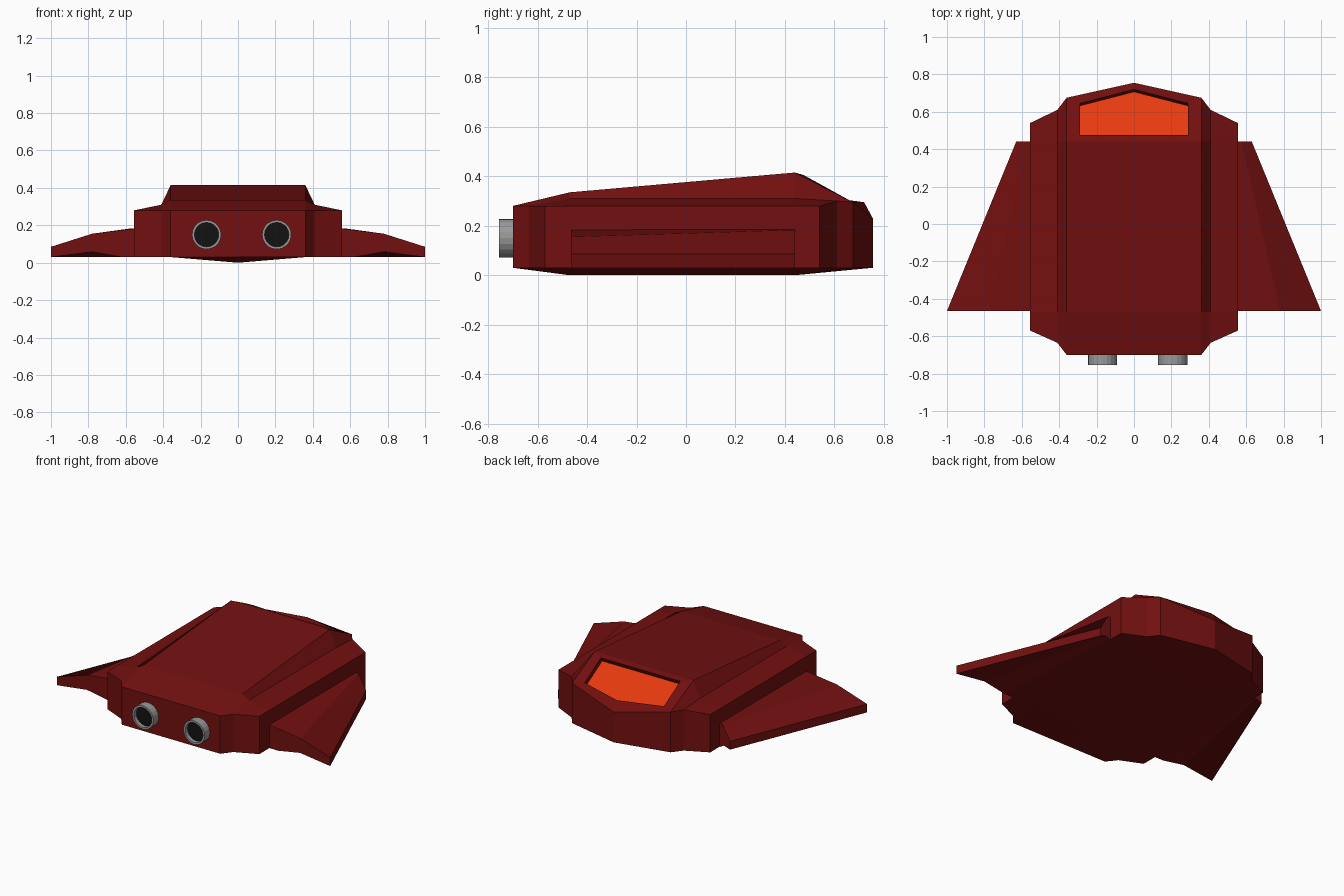
import bpy, bmesh
from mathutils import Vector, Matrix

cube = bpy.data.objects.get("Cube")
if cube:
    bpy.data.objects.remove(cube, do_unlink=True)


def material(name, rgb):
    m = bpy.data.materials.new(name)
    m.use_nodes = True
    color = (*rgb, 1)
    m.diffuse_color = color
    m.node_tree.nodes["Principled BSDF"].inputs["Base Color"].default_value = color
    return m


red = material("dark red paint", (0.17, 0.005, 0.005))
orange = material("orange glass", (0.85, 0.045, 0.005))
grey = material("grey metal", (0.32, 0.32, 0.32))
black = material("black nozzle", (0.006, 0.006, 0.006))


def finish(name, bm, *mats):
    bmesh.ops.recalc_face_normals(bm, faces=bm.faces)
    mesh = bpy.data.meshes.new(name)
    bm.to_mesh(mesh)
    bm.free()
    for m in mats:
        mesh.materials.append(m)
    obj = bpy.data.objects.new(name, mesh)
    bpy.context.collection.objects.link(obj)
    return obj


# Hull: lengthwise columns from centreline to side, as (x, y, top z, bottom z)
half = [
    (0.0, (-0.70, -0.47, 0.44, 0.755), (0.28, 0.335, 0.415, 0.23), (0.03, 0.0, 0.0, 0.03)),
    (0.36, (-0.70, -0.47, 0.44, 0.675), (0.28, 0.335, 0.415, 0.295), (0.03,) * 4),
    (0.41, (-0.635, -0.47, 0.44, 0.61), (0.28, 0.31, 0.31, 0.30), (0.03,) * 4),
    (0.555, (-0.57, -0.47, 0.44, 0.54), (0.28,) * 4, (0.03,) * 4),
]
columns = [(-x, *rest) for x, *rest in half[:0:-1]] + half
bm = bmesh.new()
top = [[bm.verts.new((x, y, z)) for y, z in zip(ys, zt)] for x, ys, zt, zb in columns]
low = [[bm.verts.new((x, y, z)) for y, z in zip(ys, zb)] for x, ys, zt, zb in columns]
last = len(columns) - 1
for i in range(last):
    for j in range(3):
        for grid in (top, low):
            if grid is top and j == 2 and i in (2, 3):
                continue  # left open for the windscreen
            bm.faces.new((grid[i][j], grid[i + 1][j], grid[i + 1][j + 1], grid[i][j + 1]))
    for j in (0, 3):
        bm.faces.new((low[i][j], low[i + 1][j], top[i + 1][j], top[i][j]))
for i in (0, last):
    for j in range(3):
        bm.faces.new((low[i][j], low[i][j + 1], top[i][j + 1], top[i][j]))

# Windscreen frame around a recessed five-sided pane
rim = [bm.verts.new(p) for p in ((-0.29, 0.475, 0.405), (0.29, 0.475, 0.405),
                                 (0.29, 0.645, 0.305), (0, 0.72, 0.295), (-0.29, 0.645, 0.305))]
bl, bc, br = (top[i][2] for i in (2, 3, 4))
fl, fc, fr = (top[i][3] for i in (2, 3, 4))
for face in ((bl, bc, br, rim[1], rim[0]), (br, fr, rim[2], rim[1]), (fr, fc, rim[3], rim[2]),
             (fc, fl, rim[4], rim[3]), (fl, bl, rim[0], rim[4])):
    bm.faces.new(face)
pane = bm.faces.new(rim)
pane = bmesh.ops.extrude_discrete_faces(bm, faces=[pane])["faces"][0]
bmesh.ops.translate(bm, verts=pane.verts, vec=Vector((0, -0.45, -0.89)) * 0.03)
pane.material_index = 1
finish("hull", bm, red, orange)

# Wings: rear and front sections joined, underside slightly arched
rear = [(0.54, 0.185), (0.78, 0.155), (1.0, 0.085), (1.0, 0.03), (0.78, 0.058), (0.62, 0.03), (0.54, 0.03)]
front = [(0.54, 0.185), (0.575, 0.183), (0.63, 0.085), (0.63, 0.03), (0.585, 0.045), (0.56, 0.03), (0.54, 0.03)]
for name, side in (("left_wing", 1), ("right_wing", -1)):
    bm = bmesh.new()
    a = [bm.verts.new((side * x, -0.465, z)) for x, z in rear]
    b = [bm.verts.new((side * x, 0.44, z)) for x, z in front]
    bm.faces.new(a)
    bm.faces.new(b)
    for k in range(len(a)):
        n = (k + 1) % len(a)
        bm.faces.new((a[k], a[n], b[n], b[k]))
    finish(name, bm, red)

# Engine nozzles: short tubes with a dark recessed disc
for name, x in (("right_nozzle", -0.168), ("left_nozzle", 0.207)):
    bm = bmesh.new()
    ring = bmesh.ops.create_circle(bm, cap_ends=True, segments=20, radius=0.078,
                                   matrix=Matrix.Translation((x, -0.755, 0.15))
                                   @ Matrix.Rotation(1.5708, 4, "X"))
    disc = bm.faces[:][0]
    edges = bmesh.ops.extrude_edge_only(bm, edges=disc.edges[:])["geom"]
    bmesh.ops.translate(bm, verts=[v for v in edges if isinstance(v, bmesh.types.BMVert)],
                        vec=(0, 0.06, 0))
    bmesh.ops.inset_individual(bm, faces=[disc], thickness=0.013)
    disc = bmesh.ops.extrude_discrete_faces(bm, faces=[disc])["faces"][0]
    bmesh.ops.translate(bm, verts=disc.verts, vec=(0, 0.025, 0))
    disc.material_index = 1
    finish(name, bm, grey, black)
